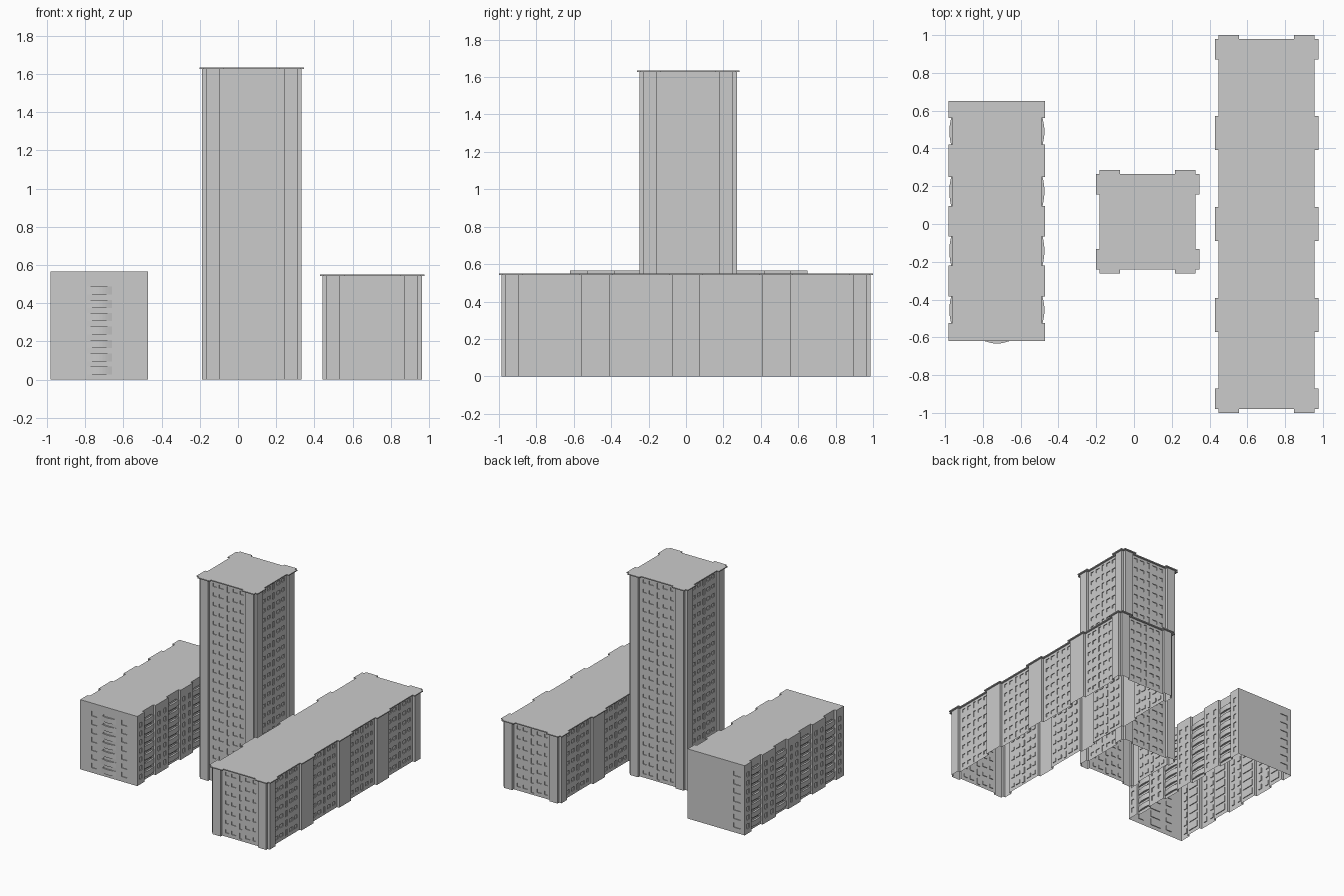
import bpy, bmesh, math
from mathutils import Vector

if "Cube" in bpy.data.objects:
    bpy.data.objects.remove(bpy.data.objects["Cube"])


def finish(bm, name):
    bmesh.ops.remove_doubles(bm, verts=bm.verts, dist=1e-5)
    me = bpy.data.meshes.new(name)
    bm.to_mesh(me)
    bm.free()
    ob = bpy.data.objects.new(name, me)
    bpy.context.collection.objects.link(ob)
    return ob


def face(bm, pts):
    return bm.faces.new([bm.verts.new(p) for p in pts])


def prism(bm, outline, z0, z1):
    """Closed prism over a counter-clockwise outline."""
    face(bm, [(x, y, z1) for x, y in outline])
    face(bm, [(x, y, z0) for x, y in reversed(outline)])
    for (ax, ay), (bx, by) in zip(outline, outline[1:] + outline[:1]):
        face(bm, [(ax, ay, z0), (bx, by, z0), (bx, by, z1), (ax, ay, z1)])


def wall(bm, a, b, h, cols=(), pitch=0.07, floors=0, depth=0.006):
    """Wall from a to b with columns (u0, u1, z0, z1) of recessed windows."""
    a, b = Vector((*a, 0)), Vector((*b, 0))
    length = (b - a).length
    t = (b - a).normalized()
    inward = Vector((-t.y, t.x, 0)) * depth

    def at(u, z, d=0):
        return a + t * u + Vector((0, 0, z)) + inward * d

    def quad(u0, u1, z0, z1, d=0):
        face(bm, [at(u0, z0, d), at(u1, z0, d), at(u1, z1, d), at(u0, z1, d)])

    u = 0
    for u0, u1, w0, w1 in cols:
        quad(u, u0, 0, h)
        z = 0
        for k in range(floors):
            z0, z1 = w0 + k * pitch, w1 + k * pitch
            quad(u0, u1, z, z0)
            quad(u0, u1, z0, z1, 1)
            ring = [(u0, z0), (u1, z0), (u1, z1), (u0, z1)]
            for p, q in zip(ring, ring[1:] + ring[:1]):
                face(bm, [at(*p), at(*q), at(*q, 1), at(*p, 1)])
            z = z1
        quad(u0, u1, z, h)
        u = u1
    quad(u, length, 0, h)


def pier_outline(c, outer, inner, piers_x, piers_y):
    """Outline with projecting piers; returns points and window-panel edges."""
    pts, panels = [], set()
    for side in range(4):
        along = side % 2
        piers = piers_y if along else piers_x
        d_in, d_out = inner[1 - along], outer[1 - along]
        ang = side * math.pi / 2
        ca, sa = round(math.cos(ang)), round(math.sin(ang))
        for i, (s0, s1) in enumerate(piers):
            for k, (s, d) in enumerate([(s0, d_in), (s0, d_out), (s1, d_out), (s1, d_in)]):
                last = i == len(piers) - 1
                if k == 3 and last:
                    continue            # shared with the next side
                if k == 3:
                    panels.add(len(pts))
                pts.append((c[0] + s * ca + d * sa, c[1] + s * sa - d * ca))
    return pts, panels


def corner_piers(inner, p, mids=(), half=0):
    return [(-inner, -p)] + [(m - half, m + half) for m in mids] + [(p, inner)]


PANEL = [(.03, .06, .03, .058), (.085, .125, .03, .058), (.155, .18, .015, .064),
         (.21, .25, .03, .058), (.275, .305, .03, .058)]


def pier_building(name, c, half_y, height, floors, mids=()):
    extra = half_y - 0.26
    # body with windowed panels between the piers, open underneath
    pts, panels = pier_outline(c, (.26, half_y), (.24, half_y - .02),
                               corner_piers(.24, .1675),
                               corner_piers(half_y - .02, .1675 + extra, mids, .076))
    bm = bmesh.new()
    for i, p in enumerate(pts):
        q = pts[(i + 1) % len(pts)]
        if i in panels:
            wall(bm, p, q, height, PANEL, height / floors, floors)
        else:
            wall(bm, p, q, height)
    finish(bm, name + "_walls")
    # overhanging roof slab
    pts, _ = pier_outline(c, (.274, half_y + .014), (.254, half_y - .006),
                          corner_piers(.254, .145),
                          corner_piers(half_y - .006, .145 + extra, mids, .09))
    bm = bmesh.new()
    prism(bm, pts, height, height + .008)
    finish(bm, name + "_roof")


pier_building("tower", (.072, .012), .26, 1.626, 21)
pier_building("long_block", (.702, 0), .986, .543, 7, (-.483, 0, .483))

# balcony block: plan outline with notches down both long sides
X0, X1, Y0, Y1, H, N = -.982, -.47, -.62, .65, .565, .02
NOTCH = [(-.525, -.385), (-.22, -.065), (.095, .25), (.42, .56)]
FLOORS, PITCH = 7, .07
right = [(X1, Y0)]
for n0, n1 in NOTCH:
    right += [(X1, n0), (X1 - N, n0), (X1 - N, n1), (X1, n1)]
right.append((X1, Y1))
left = [(X0 + X1 - x, y) for x, y in reversed(right)]
plan = right + left

walls = bmesh.new()
balconies = bmesh.new()


def balcony_stack(a, b, flat, bulge):
    """Bowed balconies in front of the wall a-b, one per floor."""
    a, b = Vector(a), Vector(b)
    t = (b - a).normalized()
    out = Vector((t.y, -t.x))
    arc = [a.lerp(b, i / 8) + out * (flat + bulge * math.sin(math.pi * i / 8)) for i in range(9)]
    outline = [tuple(p) for p in ([a] + arc + [b] if flat else arc)]
    for k in range(FLOORS):
        prism(balconies, outline[::1], .026 + k * PITCH, .068 + k * PITCH)


for i, p in enumerate(plan):
    q = plan[(i + 1) % len(plan)]
    length = math.dist(p, q)
    cols = []
    if abs(p[0] - q[0]) < 1e-6:
        if X0 + .01 < p[0] < X1 - .01:            # notch wall behind a balcony
            cols = [(.025, length - .025, .03, .08)]
            balcony_stack(p, q, .006, .01)
        elif length > .12:                        # pair of windows
            cols = [(.03, .06, .04, .078), (length - .06, length - .03, .04, .078)]
        else:
            cols = [(.03, .06, .04, .078)]
    elif length > .3 and p[1] < 0:                # front end
        cols = [(.10, .15, .04, .078), (.21, .30, .03, .08), (.37, .42, .04, .078)]
        balcony_stack((-.79, Y0), (-.66, Y0), 0, .013)
    elif length > .3:                             # back end, one window column
        cols = [(.41, .475, .04, .078)]
    wall(walls, p, q, H, cols, PITCH, FLOORS)
finish(walls, "balcony_block_walls")
finish(balconies, "balconies")

# flat roof of the balcony block
bm = bmesh.new()
face(bm, [(x, y, H) for x, y in plan])
finish(bm, "balcony_block_roof")
